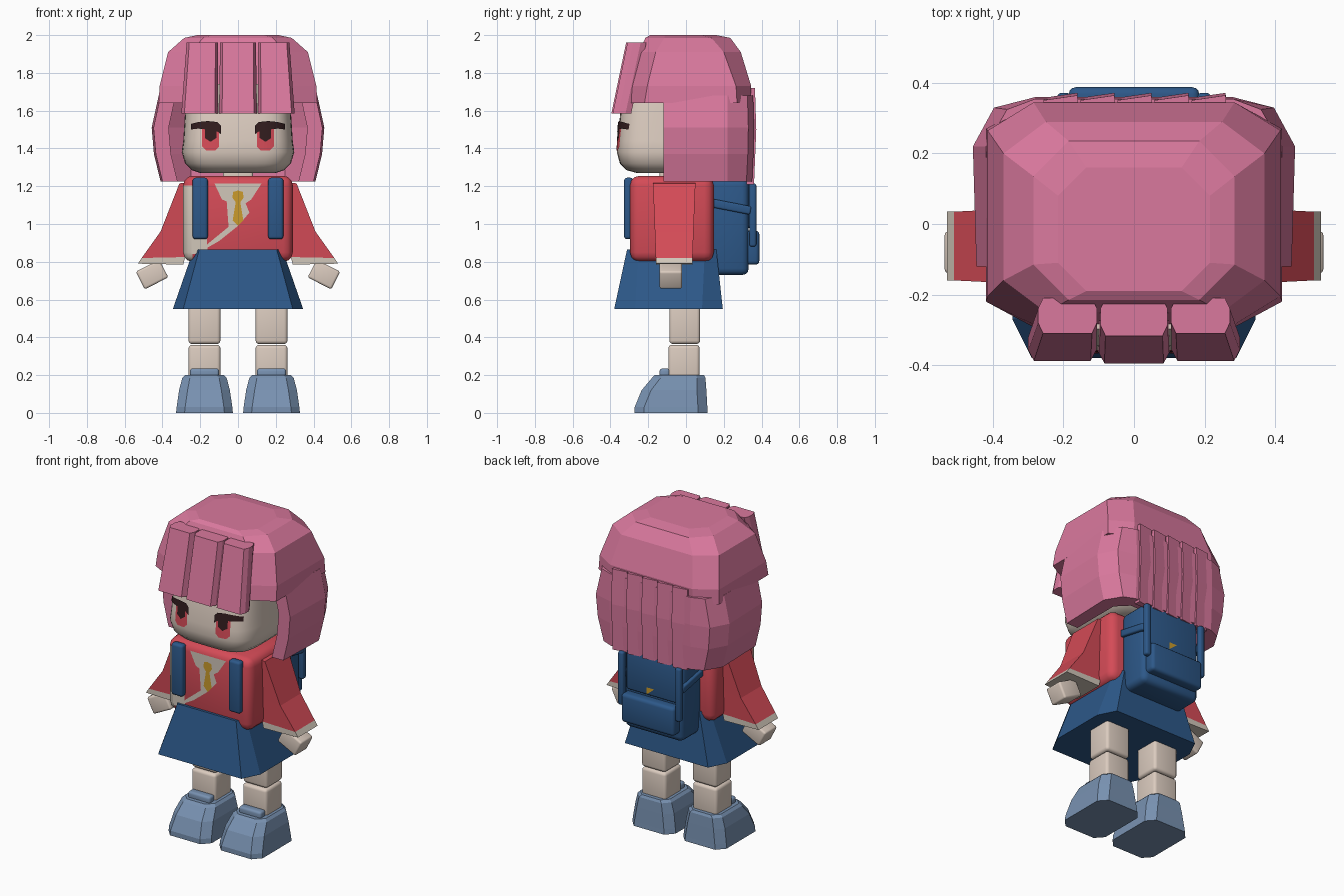
import bpy, bmesh, math
from mathutils import Matrix, Vector

if "Cube" in bpy.data.objects:
    bpy.data.objects.remove(bpy.data.objects["Cube"])


def material(name, r, g, b):
    m = bpy.data.materials.new(name)
    m.diffuse_color = (r, g, b, 1)
    m.use_nodes = True
    m.node_tree.nodes["Principled BSDF"].inputs["Base Color"].default_value = m.diffuse_color
    return m


PINK = material("pink hair", 0.70, 0.19, 0.34)
SKIN = material("skin", 0.71, 0.60, 0.52)
RED = material("red jacket", 0.66, 0.07, 0.095)
BLUE = material("navy cloth", 0.026, 0.098, 0.25)
SHOE = material("grey blue shoe", 0.188, 0.285, 0.44)
CREAM = material("cream cloth", 0.64, 0.57, 0.49)
DARK = material("dark lash", 0.032, 0.012, 0.013)
GOLD = material("gold", 0.60, 0.33, 0.025)


def finish(name, bm, mats, rule=None, smooth=0):
    """Turn a bmesh into a named object, coloured by an optional face rule."""
    bmesh.ops.recalc_face_normals(bm, faces=bm.faces)
    if rule:
        for f in bm.faces:
            f.material_index = rule(f.calc_center_median())
    me = bpy.data.meshes.new(name)
    bm.to_mesh(me)
    bm.free()
    for m in mats:
        me.materials.append(m)
    ob = bpy.data.objects.new(name, me)
    bpy.context.collection.objects.link(ob)
    if smooth:
        bpy.ops.object.select_all(action='DESELECT')
        ob.select_set(True)
        bpy.context.view_layer.objects.active = ob
        bpy.ops.object.shade_smooth_by_angle(angle=math.radians(smooth))
    return ob


def loft(name, rings, mats, rule=None, smooth=0):
    """Skin equal-length rings of points and cap both ends."""
    bm = bmesh.new()
    vs = [[bm.verts.new(p) for p in r] for r in rings]
    n = len(vs[0])
    for a, b in zip(vs, vs[1:]):
        for i in range(n):
            j = (i + 1) % n
            bm.faces.new((a[i], a[j], b[j], b[i]))
    bm.faces.new(vs[0])
    bm.faces.new(vs[-1])
    return finish(name, bm, mats, rule, smooth)


def octagon(z, x0, x1, y0, y1, cx, cy):
    """Rectangle with chamfered corners at height z."""
    return [(x0 + cx, y0, z), (x1 - cx, y0, z), (x1, y0 + cy, z), (x1, y1 - cy, z),
            (x1 - cx, y1, z), (x0 + cx, y1, z), (x0, y1 - cy, z), (x0, y0 + cy, z)]


def box(name, x, y, z, mats, bevel=0.015, rot=None, rule=None):
    """Rounded box from three (min, max) ranges, optionally turned by a matrix."""
    bm = bmesh.new()
    bmesh.ops.create_cube(bm, size=1)
    bmesh.ops.scale(bm, vec=(x[1] - x[0], y[1] - y[0], z[1] - z[0]), verts=bm.verts)
    bmesh.ops.bevel(bm, geom=bm.edges[:], offset=bevel, segments=3, profile=0.5, affect='EDGES')
    if rot:
        bmesh.ops.transform(bm, matrix=rot, verts=bm.verts)
    bmesh.ops.translate(bm, vec=(sum(x) / 2, sum(y) / 2, sum(z) / 2), verts=bm.verts)
    return finish(name, bm, mats, rule, 40)


def plate(name, pts, y, mat):
    """Flat painted shape in a plane of constant y."""
    bm = bmesh.new()
    bm.faces.new([bm.verts.new((x, y, z)) for x, z in pts])
    ob = finish(name, bm, [mat])
    if (ob.data.polygons[0].normal.y > 0) != (y > 0):
        ob.data.flip_normals()
    return ob


# Head: rounded cross-sections (height, half width, front, back)
HEAD = [(1.27, .20, -.26, .15), (1.285, .245, -.315, .2), (1.32, .28, -.35, .24),
        (1.38, .298, -.366, .26), (1.44, .29, -.362, .26), (1.60, .28, -.347, .26), (1.74, .26, -.30, .24)]


def head_ring(z, a, yf, yb, n=48):
    out = []
    for i in range(n):
        c, s = math.cos(math.tau * i / n), math.sin(math.tau * i / n)
        out.append((a * math.copysign(abs(c) ** .5, c),
                    (yf + yb) / 2 + (yb - yf) / 2 * math.copysign(abs(s) ** .5, s), z))
    return out


def face_y(x, z):
    """Front surface of the head at (x, z)."""
    for p, q in zip(HEAD, HEAD[1:]):
        if p[0] <= z <= q[0]:
            t = (z - p[0]) / (q[0] - p[0])
            a, yf, yb = [p[k] + t * (q[k] - p[k]) for k in (1, 2, 3)]
            return (yf + yb) / 2 - (yb - yf) / 2 * max(0, 1 - abs(x / a) ** 4) ** .25


def face_paint(name, cols, side, lift, mat):
    """Painted strip that follows the face; columns are (x, low z, high z)."""
    bm = bmesh.new()
    fine = []
    for p, q in zip(cols, cols[1:]):
        fine += [[p[k] + (q[k] - p[k]) * t / 3 for k in range(3)] for t in range(3)]
    fine.append(cols[-1])
    grid = [[bm.verts.new((side * x, face_y(x, lo + (hi - lo) * k / 3) - lift, lo + (hi - lo) * k / 3))
             for k in range(4)] for x, lo, hi in fine]
    for a, b in zip(grid, grid[1:]):
        for k in range(3):
            bm.faces.new((a[k], b[k], b[k + 1], a[k + 1]))
    ob = finish(name, bm, [mat])
    if ob.data.polygons[0].normal.y > 0:
        ob.data.flip_normals()


loft("head", [head_ring(*r) for r in HEAD], [SKIN], smooth=50)
box("neck", (-.08, .08), (-.14, .02), (1.2, 1.3), [SKIN])
for s, side in ((-1, "left"), (1, "right")):
    face_paint(side + "_iris", [(.10, 1.41, 1.51), (.12, 1.39, 1.52), (.17, 1.39, 1.52), (.19, 1.41, 1.51)],
               s, .004, RED)
    face_paint(side + "_pupil", [(.115, 1.455, 1.52), (.145, 1.435, 1.52), (.175, 1.455, 1.52)], s, .006, DARK)
    face_paint(side + "_lash", [(.09, 1.475, 1.52), (.11, 1.49, 1.54), (.16, 1.50, 1.545),
                                (.21, 1.505, 1.54), (.25, 1.50, 1.53)], s, .008, DARK)

# Hair: faceted cap, open-fronted lower shell, fringe and back locks
loft("hair_cap", [octagon(z, -x, x, y0, y1, cx, cy) for z, x, y0, y1, cx, cy in (
    (1.64, .42, -.29, .34, .13, .07), (1.73, .415, -.285, .345, .13, .08), (1.91, .37, -.25, .29, .12, .09),
    (1.985, .285, -.215, .235, .10, .10), (2.0, .215, -.19, .16, .08, .08))], [PINK])


def shell(z, xo, yb):
    outer = [(xo - .01, -.12), (xo, .22), (xo - .06, yb - .03), (.28, yb)]
    inner = [(xo - .09, -.12), (xo - .09, .2), (.25, yb - .08)]
    ring = outer + [(-x, y) for x, y in outer[::-1]] + [(-x, y) for x, y in inner] + inner[::-1]
    return [(x, y, z) for x, y in ring]


loft("lower_hair", [shell(*p) for p in ((1.225, .41, .35), (1.37, .445, .357), (1.51, .457, .36),
                                        (1.68, .42, .355))], [PINK])
for i, (b0, b1, t0, t1, f) in enumerate(((-.30, -.107, -.272, -.105, 0), (-.10, .10, -.095, .095, .007),
                                         (.107, .30, .105, .272, 0))):
    loft(f"fringe_lock_{i + 1}", [octagon(1.585, b0, b1, -.388 - f, -.29, .016, .03),
                                  octagon(1.96, t0, t1, -.31 - f, -.21, .014, .03)], [PINK])
for i in range(5):
    x = (i - 2) * .105
    loft(f"back_lock_{i + 1}", [[(x - w, .32, z), (x + .052, .32, z), (x + .05, y, z), (x - w + .004, y - .014, z)]
                                for z, w, y in ((1.21, .045, .36), (1.5, .05, .372), (1.72, .05, .365))], [PINK])

# Jacket with a pale edge, shirt front and tie
box("jacket", (-.29, .29), (-.296, .147), (.8, 1.255), [RED, CREAM], .05,
    rule=lambda c: int(c.x < -.235 and c.y < -.24 and c.z < 1.2))
plate("shirt", [(-.125, 1.215), (-.085, 1.13), (-.06, 1.12), (-.05, .985), (-.16, .895), (-.17, .87),
                (-.10, .91), (0, .99), (.06, 1.06), (.04, 1.11), (.07, 1.13), (.125, 1.215)], -.2985, CREAM)
plate("jacket_edge", [(-.245, .84), (-.16, .84), (-.165, .93), (-.20, .95), (-.20, 1.2), (-.245, 1.2)], -.2985, CREAM)
plate("tie", [(-.012, 1.115), (-.03, 1.14), (-.025, 1.17), (0, 1.178), (.025, 1.17), (.03, 1.14),
              (.012, 1.115), (.028, 1.02), (0, .99), (-.028, 1.02)], -.302, GOLD)

# Skirt
loft("skirt", [octagon(.55, -.345, .345, -.38, .195, .055, .11), octagon(.865, -.235, .235, -.312, .16, .03, .06)],
     [BLUE])

# Mirrored limbs, straps and shoes
for s, side in ((-1, "left"), (1, "right")):
    def span(a, b):
        return (min(s * a, s * b), max(s * a, s * b))

    def sleeve_ring(xi, zi, xo, zo, y0, y1):
        return [(s * xi, y0, zi), (s * xo, y0, zo), (s * xo, y1, zo), (s * xi, y1, zi)]

    loft(side + "_sleeve", [sleeve_ring(.27, 1.22, .31, 1.215, -.175, .05),
                            sleeve_ring(.27, .98, .41, .96, -.165, .04),
                            sleeve_ring(.28, .825, .51, .82, -.16, .035),
                            sleeve_ring(.29, .785, .53, .79, -.16, .035)],
         [RED, CREAM], rule=lambda c: int(c.z < .815))
    box(side + "_hand", (s * .455 - .07, s * .455 + .07), (-.14, -.02), (.68, .785), [SKIN], .012,
        Matrix.Rotation(s * math.radians(27), 3, 'Y'))
    box(side + "_front_strap", span(.16, .24), (-.328, -.28), (.92, 1.245), [BLUE], .015)
    box(side + "_upper_leg", span(.093, .262), (-.088, .075), (.365, .6), [SKIN], .018)
    box(side + "_lower_leg", span(.093, .262), (-.093, .072), (.15, .36), [SKIN], .018)
    loft(side + "_shoe", [octagon(z, *span(a, b), y0, y1, c, d) for z, a, b, y0, y1, c, d in (
        (0, .027, .328, -.272, .115, .045, .05), (.03, .03, .325, -.272, .113, .045, .05),
        (.12, .043, .312, -.235, .108, .045, .05), (.185, .06, .295, -.18, .103, .04, .045),
        (.2, .075, .28, -.165, .095, .04, .04))], [SHOE])
    box(side + "_shoe_tongue", span(.10, .255), (-.14, -.085), (.18, .235), [SHOE], .014)
    # Pack tubes at the back
    box(side + "_pack_rod", span(.18, .218), (.335, .372), (.88, 1.215), [BLUE], .012)
    box(side + "_pack_side_strap", span(.18, .222), (.12, .345), (1.07, 1.115), [BLUE], .01,
        Matrix.Rotation(math.radians(-11), 3, 'X'))

# Backpack
box("backpack", (-.205, .205), (.13, .332), (.73, 1.24), [BLUE], .035)
box("pack_flap", (-.175, .175), (.30, .348), (.98, 1.225), [BLUE], .012)
box("pack_pocket", (-.185, .185), (.31, .388), (.785, .965), [BLUE], .02)
plate("pack_buckle", [(-.025, 1.03), (.03, 1.03), (.03, .985)], .351, GOLD)
